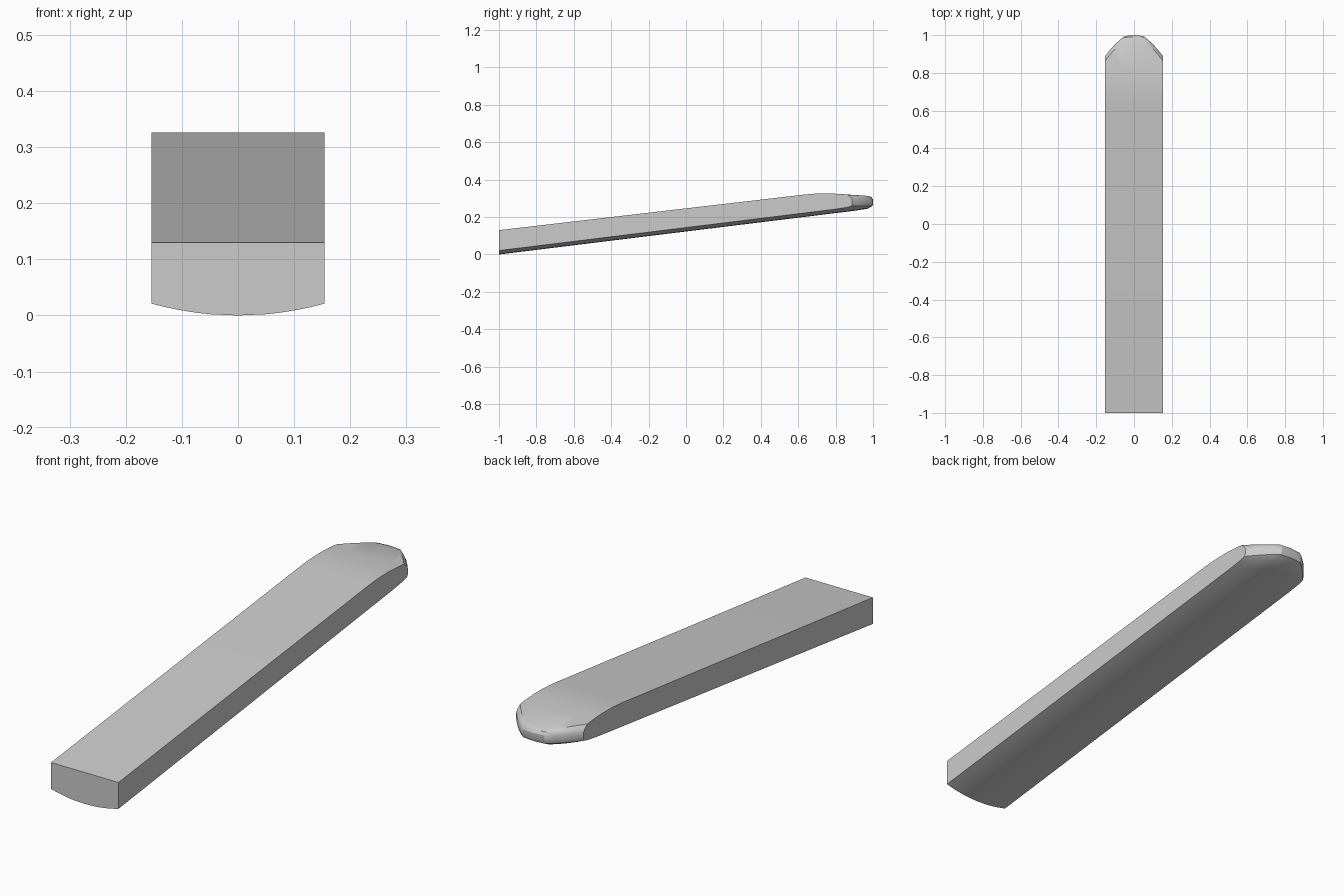
import bpy, bmesh

if "Cube" in bpy.data.objects:
    bpy.data.objects.remove(bpy.data.objects["Cube"])

HALF_W = 0.154
# Right half of the rounded tip in plan: (x, y of the tip)
TIP = [(0, 1.0), (0.05, 0.995), (0.075, 0.975), (0.105, 0.947), (0.13, 0.918), (HALF_W, 0.888)]
PLAN = [(-x, y) for x, y in reversed(TIP[1:])] + TIP


def lengthwise_profile(x, tip):
    """Closed y-z outline of the bar at one x position."""
    crown = 0.021 * (x / HALF_W) ** 2

    def under(y):
        return crown + 0.123 * (y + 1)

    fall = 0.313 + 0.06 * (1 - tip)
    bottom = [(-1, under(-1)), (0.6, under(0.6)), (tip - 0.1, under(tip - 0.1)),
              (tip - 0.03, under(tip - 0.03) + 0.002)]
    nose = [(tip - 0.005, 0.258), (tip, 0.268), (tip, 0.294), (tip - 0.008, 0.306), (tip - 0.025, fall)]
    top = [(0.83, 0.323), (0.77, 0.3265), (0.72, 0.3265), (0.68, 0.3245), (0.63, 0.320), (-1, 0.13)]
    return bottom + nose + top


# Bar: profiles lofted across the width, flat sides closed
bm = bmesh.new()
rings = [[bm.verts.new((x, y, z)) for y, z in lengthwise_profile(x, tip)] for x, tip in PLAN]
for a, b in zip(rings, rings[1:]):
    for i in range(len(a)):
        j = (i + 1) % len(a)
        bm.faces.new((a[i], a[j], b[j], b[i]))
bm.faces.new(rings[0])
bm.faces.new(rings[-1])
bmesh.ops.recalc_face_normals(bm, faces=bm.faces)
mesh = bpy.data.meshes.new("rounded_bar")
bm.to_mesh(mesh)
bm.free()

bar = bpy.data.objects.new("rounded_bar", mesh)
bpy.context.collection.objects.link(bar)
bpy.context.view_layer.objects.active = bar
bar.select_set(True)
bpy.ops.object.shade_smooth_by_angle(angle=0.52)
